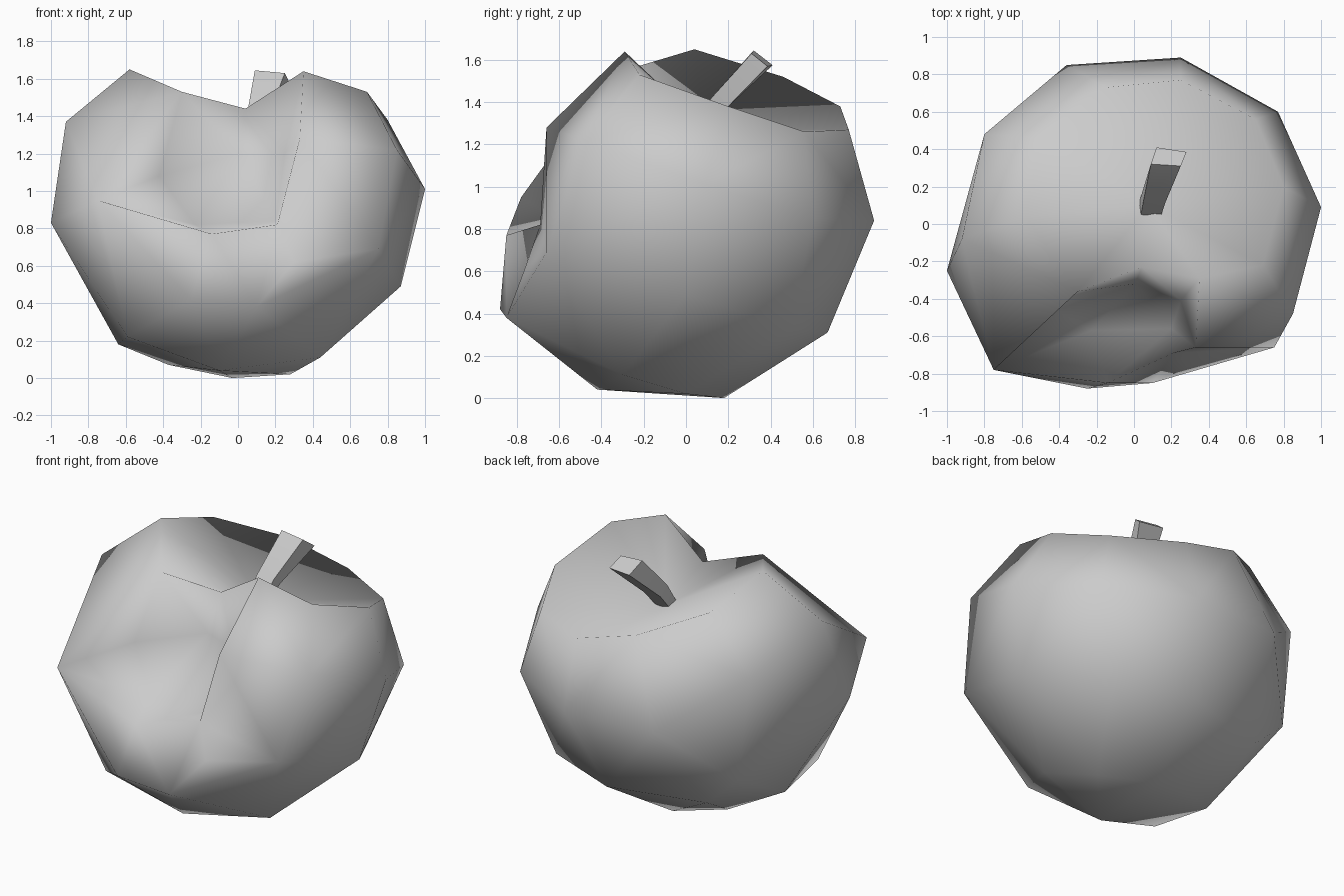
import bpy, bmesh, math

cube = bpy.data.objects.get("Cube")
if cube:
    bpy.data.objects.remove(cube)

grey = bpy.data.materials.new("plain_grey")
grey.use_nodes = True
colour = (0.6, 0.6, 0.6, 1)
grey.diffuse_color = colour
grey.node_tree.nodes["Principled BSDF"].inputs["Base Color"].default_value = colour


def finish(name, bm, angle):
    """Turn a bmesh into a shaded object."""
    bmesh.ops.recalc_face_normals(bm, faces=bm.faces)
    mesh = bpy.data.meshes.new(name)
    bm.to_mesh(mesh)
    bm.free()
    mesh.materials.append(grey)
    obj = bpy.data.objects.new(name, mesh)
    bpy.context.collection.objects.link(obj)
    bpy.ops.object.select_all(action='DESELECT')
    obj.select_set(True)
    bpy.context.view_layer.objects.active = obj
    bpy.ops.object.shade_smooth_by_angle(angle=math.radians(angle))
    return obj


def add_points(bm, points):
    return [bm.verts.new(p) for p in points]


def fan(bm, strip, apex):
    """Join each edge of a strip of vertices to one apex."""
    for a, b in zip(strip, strip[1:]):
        bm.faces.new((a, b, apex))


# Fruit body: a faceted skin wrapped round a few uneven rings
body = bmesh.new()
rim = add_points(body, [
    (-.3, -.36, 1.53), (-.58, .04, 1.65), (-.5, .46, 1.52), (-.15, .73, 1.38),
    (.25, .77, 1.27), (.65, .56, 1.26), (.8, .2, 1.38), (.69, -.22, 1.53),
    (.35, -.29, 1.64)])
lips = add_points(body, [
    (.33, -.66, 1.28), (.21, -.8, .82), (-.14, -.85, .77), (-.75, -.78, .95)])
shoulder = add_points(body, [(-.92, -.08, 1.37), (.85, -.48, 1.22)])
middle = add_points(body, [
    (1, .09, 1.01), (.77, .6, .85), (.25, .89, .84), (-.36, .85, .85),
    (-.8, .48, 1.18), (-.72, .5, .5), (-1, -.25, .83), (.75, -.66, .69)])
lower = add_points(body, [
    (-.25, -.88, .42), (.1, -.85, .38), (.3, -.8, .62), (.87, 0, .49),
    (.58, .5, .33), (.1, .67, .31), (-.5, .5, .3), (-.64, -.1, .18),
    (-.59, -.51, .22)])
bottom = add_points(body, [
    (.44, -.3, .11), (.28, 0, .02), (-.03, .18, 0), (-.37, .1, .07),
    (-.1, -.42, .04)])
skin = rim + lips + shoulder + middle + lower + bottom
bmesh.ops.convex_hull(body, input=skin)

# Open the skin over the stem hollow and over the bite
bite_edge = set(lips + [rim[0], rim[-1]])
opened = [f for f in body.faces
          if set(f.verts) <= set(rim) or set(f.verts) <= bite_edge]
bmesh.ops.delete(body, geom=opened, context='FACES')

# Press in the corner of the bite's lower lip and the skin below it
right_lip, low_lip, left_lip = lips[1:]
right_lip.co.y = -.69
lower[2].co.y = -.76

# Stem hollow, ending at the notch that it shares with the bite
notch, hollow = add_points(body, [(.04, -.23, 1.44), (.08, .1, 1.27)])
fan(body, [notch] + rim + [notch], hollow)

# Bite: a scoop with three points on its wall and two on its floor
wall_a, wall_b, wall_c, floor_a, floor_b = add_points(body, [
    (-.42, -.46, 1.08), (.01, -.32, 1.2), (.25, -.41, 1.2),
    (-.23, -.57, .82), (.2, -.56, .84)])
fan(body, [left_lip, rim[0], wall_b, floor_a, left_lip], wall_a)
fan(body, [wall_b, notch, rim[-1], lips[0], floor_b, wall_b], wall_c)
fan(body, [lips[0], right_lip, low_lip, floor_a, wall_b], floor_b)
body.faces.new((rim[0], notch, wall_b))
body.faces.new((low_lip, left_lip, floor_a))
finish("fruit_body", body, 180)

# Stem: three square sections, flaring and leaning back
stem = bmesh.new()
sections = [add_points(stem, s) for s in (
    [(.03, .01, 1.23), (.13, 0, 1.23), (.12, .09, 1.23), (.02, .09, 1.23)],
    [(.05, .12, 1.42), (.17, .12, 1.42), (.17, .19, 1.37), (.05, .19, 1.37)],
    [(.09, .32, 1.645), (.25, .31, 1.63), (.28, .385, 1.57), (.12, .41, 1.575)])]
for low, high in zip(sections, sections[1:]):
    for i in range(4):
        j = (i + 1) % 4
        stem.faces.new((low[i], low[j], high[j], high[i]))
stem.faces.new(sections[0])
stem.faces.new(sections[-1])
finish("stem", stem, 30)
